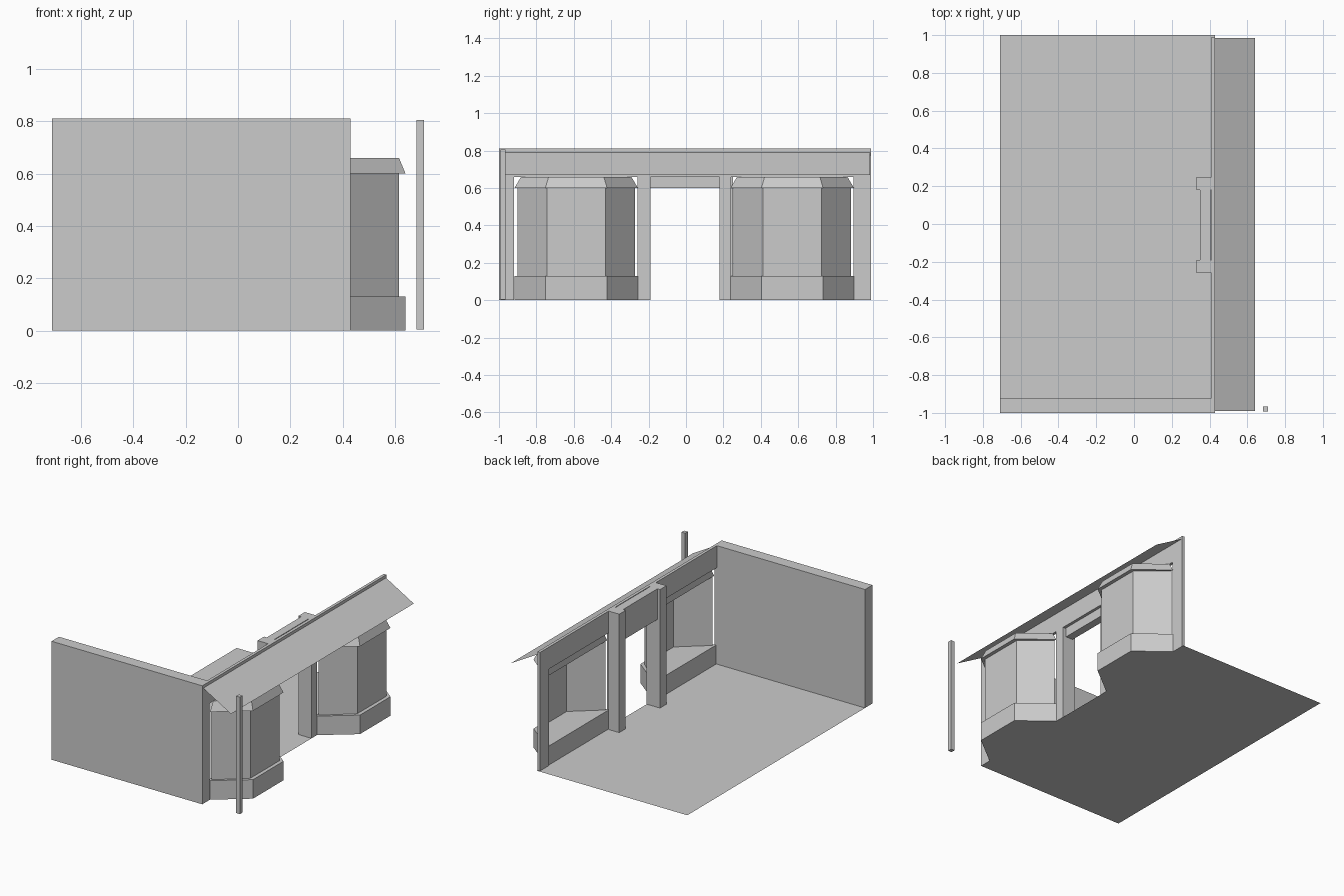
import bpy, bmesh

if "Cube" in bpy.data.objects:
    bpy.data.objects.remove(bpy.data.objects["Cube"])


def make(name, verts, faces):
    me = bpy.data.meshes.new(name)
    me.from_pydata(verts, [], faces)
    bm = bmesh.new()
    bm.from_mesh(me)
    bmesh.ops.recalc_face_normals(bm, faces=bm.faces)
    bm.to_mesh(me)
    bm.free()
    ob = bpy.data.objects.new(name, me)
    bpy.context.collection.objects.link(ob)
    return ob


def loft(name, low, high, z0, z1, caps=True):
    """Join two plan outlines at two heights; open outlines give bare sheets."""
    n = len(low)
    verts = [(x, y, z0) for x, y in low] + [(x, y, z1) for x, y in high]
    faces = [(i, (i + 1) % n, n + (i + 1) % n, n + i) for i in range(n if caps else n - 1)]
    if caps:
        faces += [tuple(range(n))[::-1], tuple(range(n, 2 * n))]
    return make(name, verts, faces)


def box(name, x0, x1, y0, y1, z0, z1):
    plan = [(x0, y0), (x1, y0), (x1, y1), (x0, y1)]
    return loft(name, plan, plan, z0, z1)


WALL_IN, WALL_OUT, TOP = 0.41, 0.43, 0.81

# Floor sheet and thick side wall
make("floor", [(-0.71, -1, 0), (WALL_OUT, -1, 0), (WALL_OUT, 1, 0), (-0.71, 1, 0)], [(0, 1, 2, 3)])
box("side_wall", -0.71, WALL_OUT, -1, -0.92, 0, TOP)

# Front wall: piers between the openings and one long header
for i, (a, b) in enumerate([(-0.26, -0.19), (0.18, 0.24), (0.895, 0.99)]):
    box(f"front_pier_{i}", WALL_IN, WALL_OUT, a, b, 0, 0.66)
box("front_header", WALL_IN, WALL_OUT, -0.92, 0.99, 0.66, TOP)

# Door posts and lintel behind the doorway
for side, (a, b) in {"left": (-0.26, -0.19), "right": (0.18, 0.25)}.items():
    box(f"door_post_{side}", 0.33, WALL_IN, a, b, 0, TOP)
box("door_lintel", 0.35, 0.405, -0.19, 0.18, 0.60, TOP)


# Bay plan: splayed sides and a flat front, inset for each layer
def bay(y, front, inset, back=WALL_OUT):
    return [(back, y - 0.33 + inset), (front, y - 0.165 + inset / 2),
            (front, y + 0.165 - inset / 2), (back, y + 0.33 - inset)]


# Two bay windows: solid base, glazing sheets, sloped hood
for side, y in {"left": -0.587, "right": 0.568}.items():
    base = bay(y, 0.64, 0)
    base = [(WALL_IN + 0.005, base[0][1])] + base + [(WALL_IN + 0.005, base[-1][1])]
    loft(f"bay_base_{side}", base, base, 0, 0.13)
    pane = bay(y, 0.615, 0.016)
    loft(f"bay_panes_{side}", pane, pane, 0.13, 0.60, caps=False)
    loft(f"bay_hood_{side}", bay(y, 0.64, 0), bay(y, 0.615, 0.035), 0.60, 0.66)

# Sloping awning sheet
make("awning", [(WALL_OUT, -0.99, 0.79), (0.64, -0.99, 0.67), (0.64, 0.985, 0.67), (WALL_OUT, 0.985, 0.79)],
     [(0, 1, 2, 3)])

# Free-standing post by the corner
box("corner_post", 0.682, 0.71, -0.993, -0.965, 0.005, 0.805)
